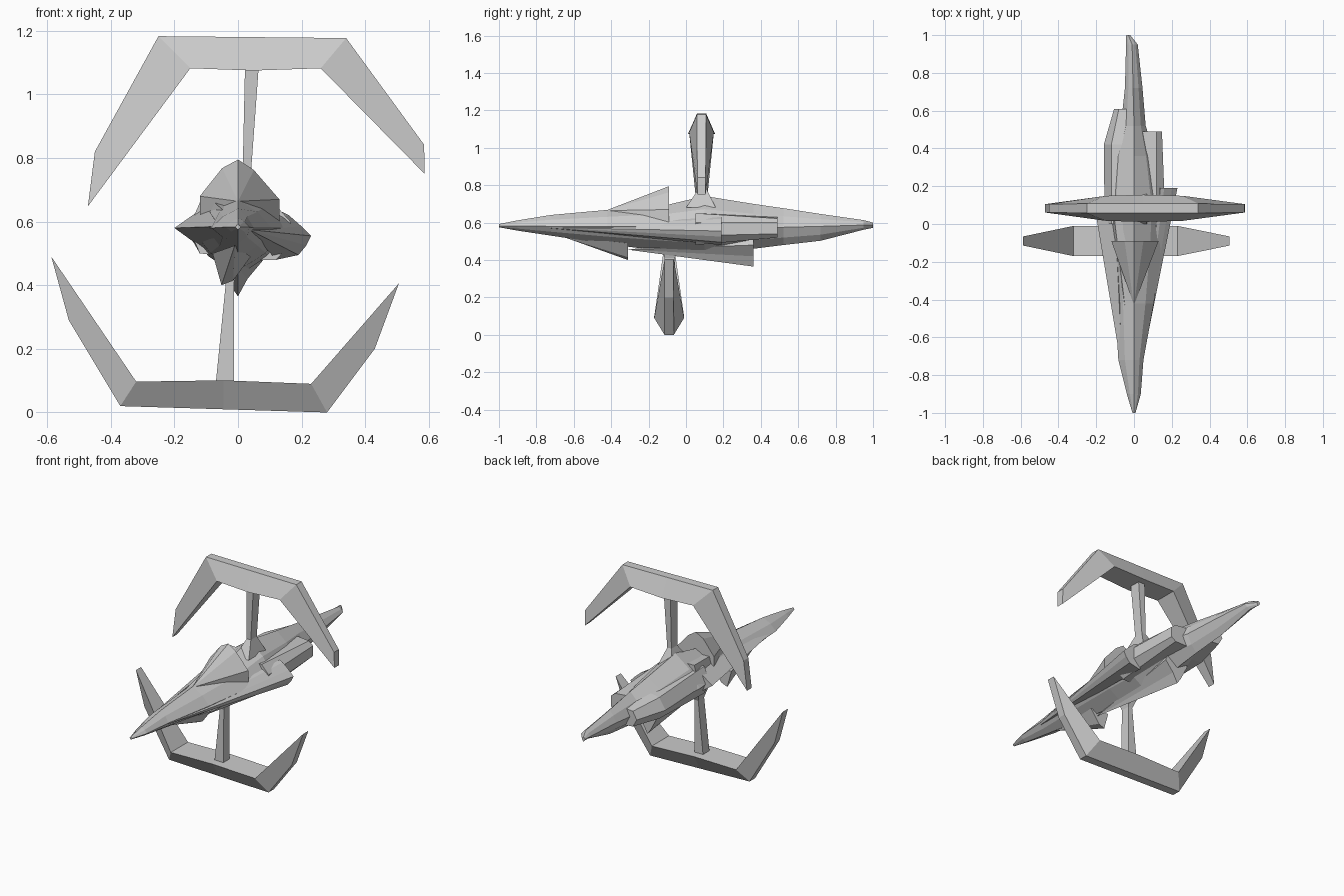
import bpy, bmesh
from mathutils import Vector


def finish(name, bm):
    bmesh.ops.recalc_face_normals(bm, faces=bm.faces)
    mesh = bpy.data.meshes.new(name)
    bm.to_mesh(mesh)
    bm.free()
    ob = bpy.data.objects.new(name, mesh)
    bpy.context.collection.objects.link(ob)
    return ob


def loft(name, rings):
    """Skin a list of equal-length point rings and cap both ends."""
    bm = bmesh.new()
    rows = [[bm.verts.new(p) for p in ring] for ring in rings]
    n = len(rows[0])
    for a, b in zip(rows, rows[1:]):
        for i in range(n):
            j = (i + 1) % n
            bm.faces.new((a[i], a[j], b[j], b[i]))
    bm.faces.new(rows[0])
    bm.faces.new(rows[-1][::-1])
    return finish(name, bm)


def spike(name, apex, y_end, outline):
    """Faceted fairing: a point in front growing to a flat rear outline (x, z)."""
    bm = bmesh.new()
    tip = bm.verts.new(apex)
    end = [bm.verts.new((x, y_end, z)) for x, z in outline]
    for i, v in enumerate(end):
        bm.faces.new((tip, v, end[(i + 1) % len(end)]))
    bm.faces.new(end[::-1])
    return finish(name, bm)


def body(name, stations):
    """Eight-sided diamond hull; station = y, x left, x mid, x right, z low, z mid, z high."""
    rings = []
    for y, xl, xc, xr, zb, zm, zt in stations:
        k = 0.58
        rings.append([
            (xc, y, zt), (xc + (xr - xc) * k, y, zm + (zt - zm) * k),
            (xr, y, zm), (xc + (xr - xc) * k, y, zm + (zb - zm) * k),
            (xc, y, zb), (xc + (xl - xc) * k, y, zm + (zb - zm) * k),
            (xl, y, zm), (xc + (xl - xc) * k, y, zm + (zt - zm) * k)])
    return loft(name, rings)


def arc(name, y, wide, bars):
    """Bent arm: thin outer edge, wide inner edge, shallow ridge inside."""
    rings = []
    for outer, inner, w in bars:
        (ox, oz), (ix, iz) = outer, inner
        t = min(w, 0.025)
        rings.append([(ox, y - t, oz), (ox, y + t, oz),
                      (ix, y + w, iz), (ix, y - w, iz)])
    return loft(name, rings)


# main hull
body("main_hull", [
    (-1.00, -0.008, 0.00, 0.008, 0.575, 0.583, 0.592),
    (-0.90, -0.038, 0.00, 0.036, 0.557, 0.583, 0.612),
    (-0.72, -0.083, 0.00, 0.050, 0.530, 0.580, 0.641),
    (-0.42, -0.100, 0.00, 0.105, 0.485, 0.580, 0.668),
    (-0.10, -0.150, 0.00, 0.150, 0.445, 0.580, 0.695),
    (0.10, -0.160, 0.00, 0.160, 0.430, 0.575, 0.742),
    (0.36, -0.140, 0.00, 0.110, 0.460, 0.575, 0.700),
    (0.52, -0.070, 0.00, 0.062, 0.480, 0.575, 0.677),
    (0.72, -0.048, -0.005, 0.045, 0.503, 0.580, 0.646),
    (0.95, -0.042, -0.010, 0.020, 0.562, 0.587, 0.613),
    (1.00, -0.041, -0.030, -0.020, 0.572, 0.587, 0.600)])

# stepped fairings on top and underneath
spike("dorsal_fairing", (0, -0.43, 0.664), -0.09,
      [(0, 0.795), (0.05, 0.762), (0.13, 0.67), (0.13, 0.60),
       (-0.12, 0.60), (-0.12, 0.68), (-0.05, 0.768)])
spike("front_keel", (-0.01, -0.66, 0.525), -0.31,
      [(-0.052, 0.39 + 0.01), (-0.015, 0.415), (0.04, 0.49), (-0.08, 0.50)])
spike("rear_keel", (0, -0.31, 0.455), 0.36,
      [(0, 0.365), (0.03, 0.42), (0.08, 0.48), (0.05, 0.55),
       (-0.06, 0.55), (-0.07, 0.49), (-0.025, 0.40)])

# side fairings
spike("left_fairing", (-0.06, -0.80, 0.585), 0.04,
      [(-0.20, 0.58), (-0.10, 0.65), (-0.05, 0.58), (-0.09, 0.50)])
spike("left_upper_fairing", (-0.04, -0.50, 0.63), 0.08,
      [(-0.11, 0.692), (-0.04, 0.69), (-0.05, 0.60), (-0.13, 0.62)])
spike("right_fairing", (0.035, -0.78, 0.575), 0.19,
      [(0.23, 0.555), (0.215, 0.525), (0.19, 0.495), (0.12, 0.48),
       (0.06, 0.56), (0.14, 0.63), (0.16, 0.62), (0.20, 0.585)])

# rear side pods
loft("left_pod", [[(x, y, z) for x, z in pts] for y, pts in [
    (0.00, [(-0.155, 0.58), (-0.12, 0.66), (-0.03, 0.66), (-0.03, 0.49), (-0.12, 0.50)]),
    (0.42, [(-0.160, 0.57), (-0.12, 0.635), (-0.03, 0.65), (-0.03, 0.50), (-0.12, 0.51)]),
    (0.61, [(-0.105, 0.57), (-0.08, 0.615), (-0.03, 0.62), (-0.03, 0.52), (-0.08, 0.525)])]])
loft("right_pod", [[(x, y, z) for x, z in pts] for y, pts in [
    (0.05, [(0.165, 0.60), (0.12, 0.65), (0.03, 0.65), (0.03, 0.48), (0.12, 0.48), (0.165, 0.53)]),
    (0.49, [(0.148, 0.60), (0.12, 0.622), (0.03, 0.63), (0.03, 0.52), (0.12, 0.52), (0.148, 0.54)])]])

# upper and lower arcs: (outer xz, inner xz, half width)
arc("upper_arc", 0.083, 0.07, [
    ((-0.45, 0.82), (-0.472, 0.648), 0.022),
    ((-0.25, 1.183), (-0.15, 1.082), 0.066),
    ((0.045, 1.18), (0.05, 1.075), 0.072),
    ((0.34, 1.177), (0.26, 1.082), 0.066),
    ((0.585, 0.842), (0.587, 0.75), 0.022)])
arc("lower_arc", -0.09, 0.07, [
    ((-0.532, 0.29), (-0.587, 0.49), 0.024),
    ((-0.37, 0.02), (-0.32, 0.097), 0.08),
    ((-0.045, 0.01), (-0.045, 0.101), 0.08),
    ((0.28, 0.0), (0.23, 0.09), 0.08),
    ((0.43, 0.20), (0.506, 0.406), 0.024)])


# struts: (z, x left, x right, y front, y back)
def strut(name, levels):
    return loft(name, [[(a, c, z), (b, c, z), (b, d, z), (a, d, z)]
                       for z, a, b, c, d in levels])


strut("upper_strut", [(0.68, -0.02, 0.07, 0.0, 0.16), (0.77, 0.015, 0.042, 0.06, 0.115),
                      (1.085, 0.022, 0.065, 0.05, 0.115)])
strut("lower_strut", [(0.48, -0.06, 0.01, -0.13, -0.03), (0.41, -0.038, -0.012, -0.115, -0.06),
                      (0.09, -0.07, -0.012, -0.12, -0.06)])
